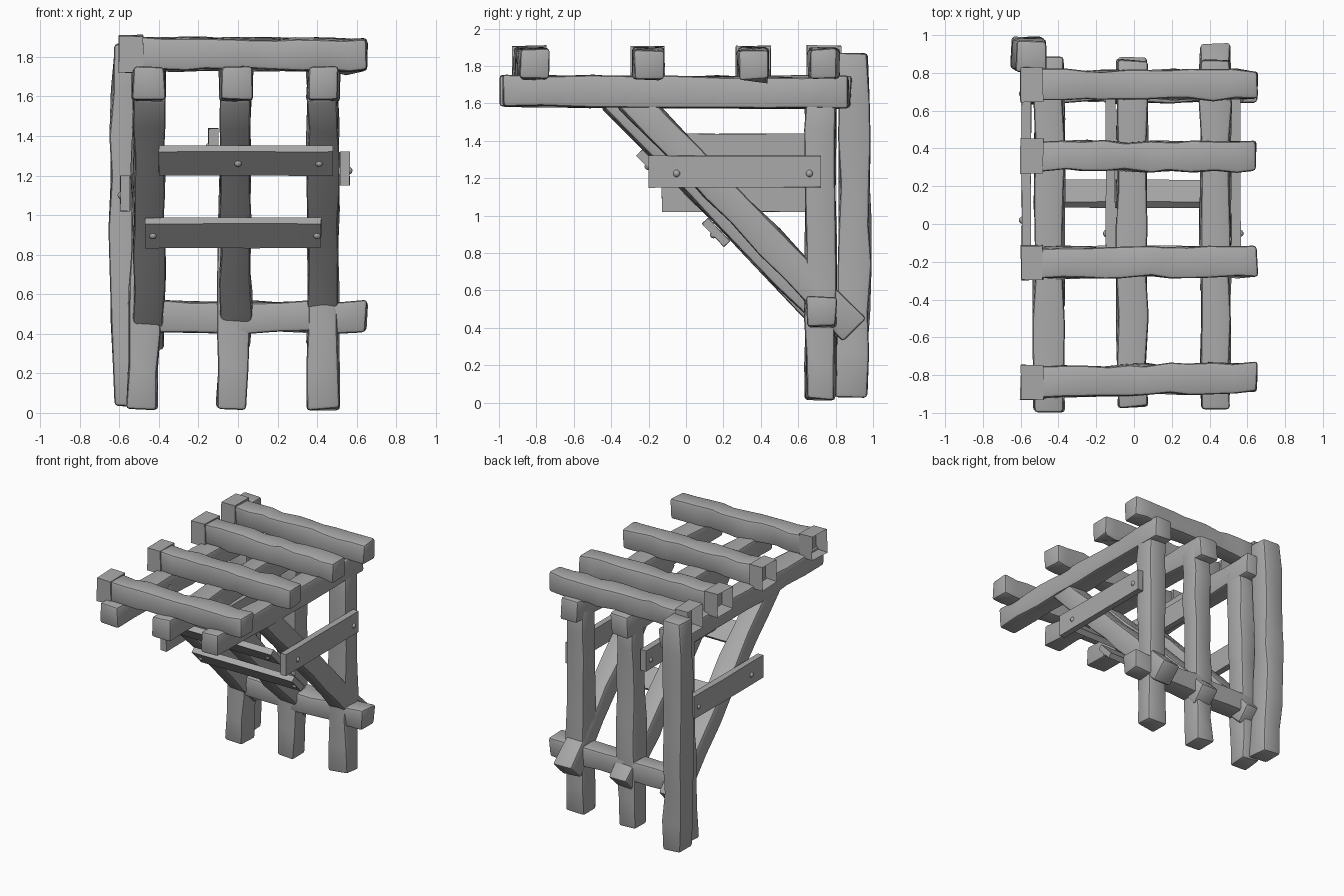
import bpy, bmesh, math, random
from mathutils import Vector, Matrix

random.seed(4)
cube = bpy.data.objects.get("Cube")
if cube:
    bpy.data.objects.remove(cube, do_unlink=True)

wood = bpy.data.materials.new("grey_wood")
wood.use_nodes = True
wood.diffuse_color = (0.4, 0.4, 0.4, 1)
wood.node_tree.nodes["Principled BSDF"].inputs["Base Color"].default_value = (0.4, 0.4, 0.4, 1)


def finish(bm, name, matrix, angle=30):
    bmesh.ops.recalc_face_normals(bm, faces=bm.faces)
    mesh = bpy.data.meshes.new(name)
    bm.to_mesh(mesh)
    bm.free()
    mesh.materials.append(wood)
    ob = bpy.data.objects.new(name, mesh)
    ob.matrix_world = matrix
    bpy.context.collection.objects.link(ob)
    bpy.ops.object.select_all(action="DESELECT")
    ob.select_set(True)
    bpy.context.view_layer.objects.active = ob
    bpy.ops.object.shade_smooth_by_angle(angle=math.radians(angle))
    return ob


def timber(name, a, b, w, h, side=None, cuts=7, rough=0.009, bevel=0.018, bow=(0, 0), hollow=0):
    """Rough-hewn length of wood from a to b; w lies along side, h across it."""
    a, b = Vector(a), Vector(b)
    length = (b - a).length
    z = (b - a).normalized()
    if side is None:
        side = (0, 1, 0) if abs(z.x) > 0.9 else (1, 0, 0)
    y = z.cross(Vector(side)).normalized()
    x = y.cross(z)
    matrix = Matrix((x, y, z)).transposed().to_4x4()
    matrix.translation = (a + b) / 2

    bm = bmesh.new()
    bmesh.ops.create_cube(bm, size=1, matrix=Matrix.Diagonal((w, h, length, 1)))
    if cuts:
        long_edges = [e for e in bm.edges if abs(e.verts[0].co.z - e.verts[1].co.z) > length / 2]
        bmesh.ops.subdivide_edges(bm, edges=long_edges, cuts=cuts, use_grid_fill=True)
    for v in bm.verts:
        t = v.co.z / length + 0.5
        curve = math.sin(math.pi * t)
        inner = 0.001 < t < 0.999
        v.co.x += bow[0] * curve + random.uniform(-rough, rough)
        v.co.y += bow[1] * curve + random.uniform(-rough, rough)
        v.co.z += random.uniform(-rough, rough) * (3 if inner else 1)
    # Recess the starting end
    if hollow:
        bm.normal_update()
        end = min(bm.faces, key=lambda f: f.calc_center_median().z)
        bmesh.ops.inset_region(bm, faces=[end], thickness=0.02)
        bmesh.ops.translate(bm, verts=end.verts, vec=(0, 0, hollow))
    # Worn corners
    elif bevel:
        bm.normal_update()
        edges = [e for e in bm.edges if e.calc_face_angle(0) > 0.9]
        bmesh.ops.bevel(bm, geom=edges, offset=bevel, segments=2, profile=0.5, affect="EDGES")
    return finish(bm, name, matrix)


def board(name, a, b, w, h, side=None, bow=(0, 0)):
    return timber(name, a, b, w, h, side, cuts=4, rough=0.002, bevel=0, bow=bow)


def bolt(name, location):
    bm = bmesh.new()
    bmesh.ops.create_uvsphere(bm, u_segments=10, v_segments=6, radius=0.02)
    finish(bm, name, Matrix.Translation(location), 60)


# Three side frames: post, top beam, diagonal brace
slope = Vector((0, 0.695, -0.72))
frames = [("right", -0.485, -0.45, 0.88, -0.99, (0.83, 0.37)),
          ("middle", -0.03, -0.01, 0.87, -0.97, (0.83, 0.38)),
          ("left", 0.43, 0.43, 0.87, -0.98, (0.90, 0.39))]
for name, foot, top, back, front, (by, bz) in frames:
    timber(name + "_post", (foot, 0.72, 0.02), (top, 0.72, 1.66), 0.155, 0.16)
    timber(name + "_top_beam", (top, front, 1.665), (top, back, 1.66), 0.16, 0.165)
    low = Vector((top, by, bz))
    timber(name + "_brace", low, low - slope * ((1.64 - bz) / 0.72), 0.155, 0.165)

# Tall extra post behind the corner
timber("tall_corner_post", (-0.545, 0.885, 0.03), (-0.545, 0.89, 1.87), 0.165, 0.165, bow=(-0.02, 0.015))

# Roof rails with open square sleeves on one end
for i, (y0, y1, w) in enumerate([(-0.84, -0.81, 0.16), (-0.205, -0.2, 0.16),
                                 (0.36, 0.355, 0.155), (0.74, 0.735, 0.155)]):
    timber(f"roof_rail_{i + 1}", (-0.5, y0, 1.815), (0.65, y1, 1.81), w, 0.16, rough=0.01, cuts=9)
    timber(f"rail_sleeve_{i + 1}", (-0.6, y0, 1.815), (-0.48, y0, 1.815), 0.185, 0.185,
           cuts=0, rough=0.005, hollow=0.09)

# Low crossbar through the posts
timber("low_crossbar", (-0.54, 0.725, 0.485), (0.65, 0.725, 0.485), 0.16, 0.16)

# Slats nailed under the braces
for name, x0, x1, y, z, bolts in [("upper_slat", -0.40, 0.48, -0.19, 1.275, (0, 0.41)),
                                  ("lower_slat", -0.47, 0.42, 0.16, 0.91, (-0.43, 0.40))]:
    board(name, (x0, y, z), (x1, y, z), 0.17, 0.045, side=slope)
    for x in bolts:
        bolt(name + "_bolt", (x, y - 0.012, z - 0.012))

# Horizontal side boards tying braces to posts
for name, x, y0, y1, z, h in [("left_side_board", 0.54, -0.2, 0.72, 1.235, 0.17),
                              ("middle_side_board", -0.125, -0.2, 0.72, 1.355, 0.165),
                              ("right_side_board", -0.57, -0.13, 0.75, 1.11, 0.18)]:
    board(name, (x, y0, z), (x, y1, z), 0.05, h)
    out = 0.02 if x > 0 else -0.02
    for y in (y0 + 0.15, y1 - 0.06):
        bolt(name + "_bolt", (x + out, y, z - 0.01))
